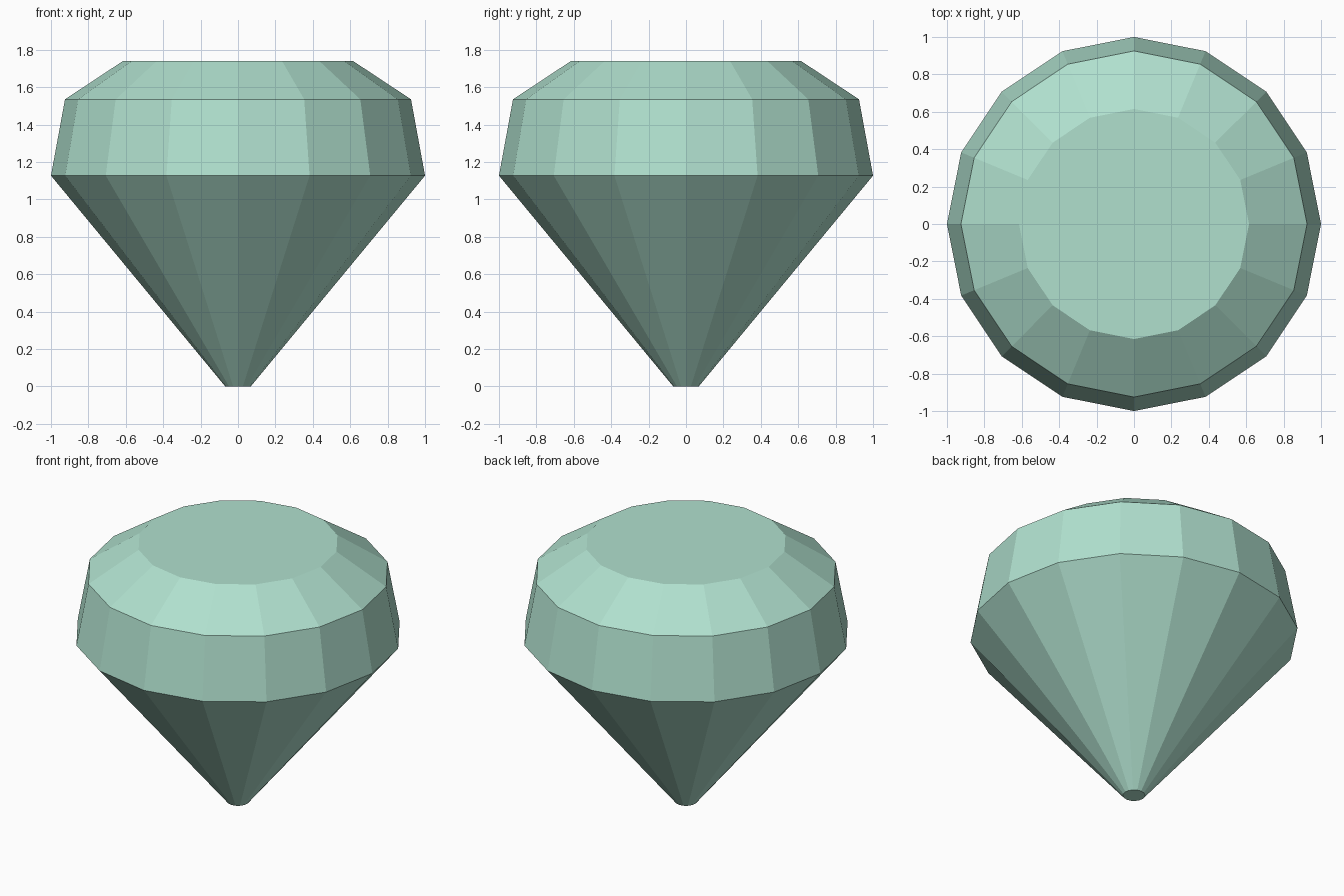
import bpy
import bmesh
import math

if "Cube" in bpy.data.objects:
    bpy.data.objects.remove(bpy.data.objects["Cube"])

SIDES = 16
# (radius, height) of each ring, from the blunt tip up to the flat top
PROFILE = [(0.068, 0.0), (1.0, 1.127), (0.925, 1.535), (0.615, 1.74)]

mint = bpy.data.materials.new("mint_green")
mint.diffuse_color = (0.434, 0.745, 0.617, 1.0)
mint.use_nodes = True
mint.node_tree.nodes["Principled BSDF"].inputs["Base Color"].default_value = mint.diffuse_color

bm = bmesh.new()

# Rings of the cut gem
rings = []
for radius, height in PROFILE:
    angles = [2 * math.pi * i / SIDES for i in range(SIDES)]
    rings.append([bm.verts.new((radius * math.cos(a), radius * math.sin(a), height))
                  for a in angles])

# Flat facets between neighbouring rings: pavilion, girdle, crown
for low, high in zip(rings, rings[1:]):
    for i in range(SIDES):
        j = (i + 1) % SIDES
        bm.faces.new((low[i], low[j], high[j], high[i]))

# Tip and table caps
bm.faces.new(rings[0][::-1])
bm.faces.new(rings[-1])

mesh = bpy.data.meshes.new("gem")
bm.to_mesh(mesh)
bm.free()
mesh.materials.append(mint)
gem = bpy.data.objects.new("gem", mesh)
bpy.context.collection.objects.link(gem)
